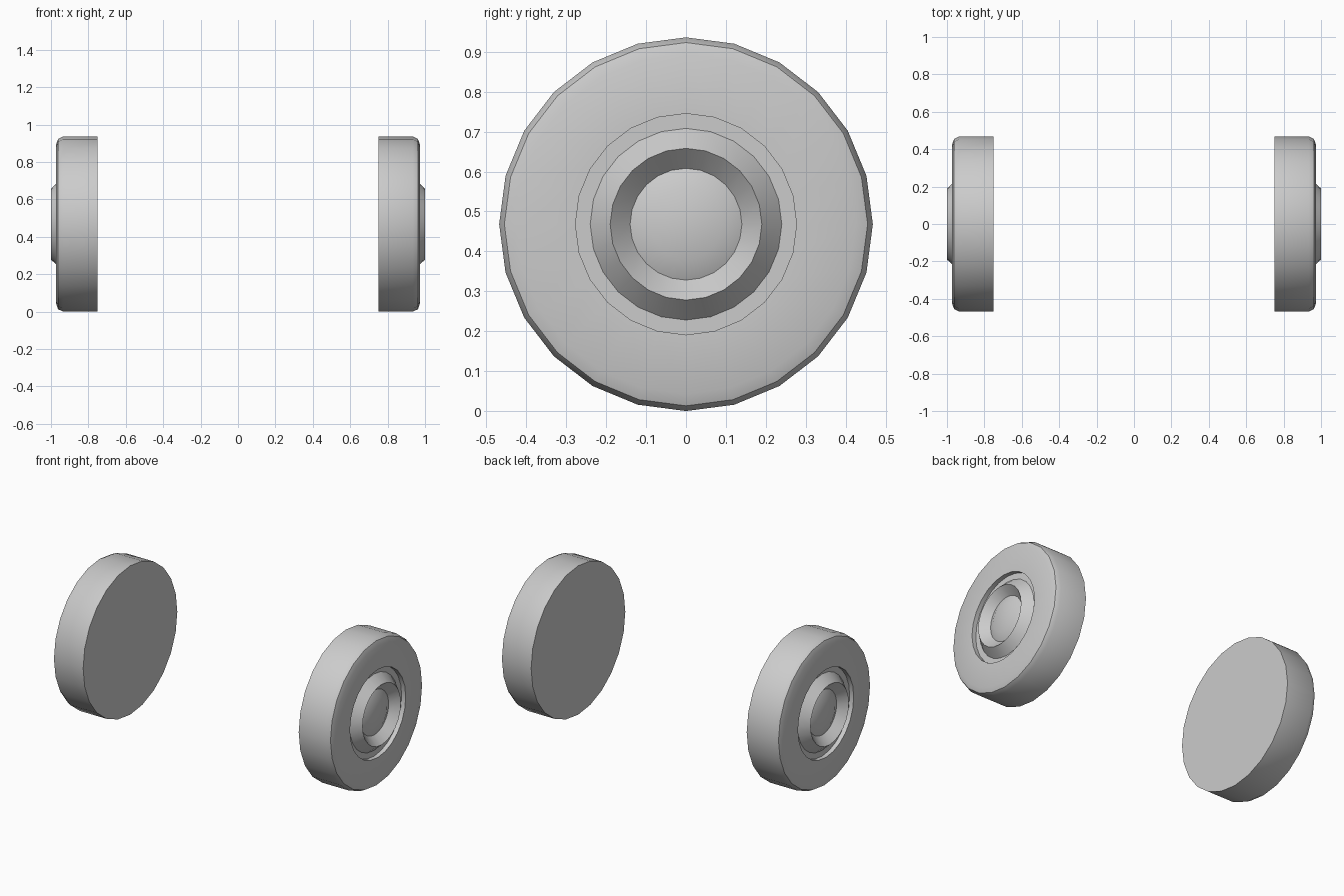
import bpy, bmesh, math

if "Cube" in bpy.data.objects:
    bpy.data.objects.remove(bpy.data.objects["Cube"])

SIDES = 24
CENTRE_Z = 0.468

# wheel profile as (x, radius): inner face edge, tread, shoulder, sidewall, groove, hub ring, dished hub
PROFILE = [(0.75, 0.468), (0.935, 0.468), (0.962, 0.455), (0.973, 0.425),
           (0.973, 0.277), (0.945, 0.277), (0.945, 0.24), (1.0, 0.19),
           (0.95, 0.14), (0.973, 0.09)]


def lathe_wheel(name, side):
    bm = bmesh.new()
    rings = []
    for x, r in PROFILE:
        rings.append([bm.verts.new((side * x,
                                    r * math.sin(2 * math.pi * i / SIDES),
                                    CENTRE_Z + r * math.cos(2 * math.pi * i / SIDES)))
                      for i in range(SIDES)])
    for a, b in zip(rings, rings[1:]):
        for i in range(SIDES):
            j = (i + 1) % SIDES
            bm.faces.new((a[i], a[j], b[j], b[i]))
    # flat inner face and flat hub centre
    bm.faces.new(rings[0])
    bm.faces.new(rings[-1])
    bmesh.ops.recalc_face_normals(bm, faces=bm.faces)
    mesh = bpy.data.meshes.new(name)
    bm.to_mesh(mesh)
    bm.free()
    obj = bpy.data.objects.new(name, mesh)
    bpy.context.collection.objects.link(obj)
    bpy.ops.object.select_all(action='DESELECT')
    obj.select_set(True)
    bpy.context.view_layer.objects.active = obj
    bpy.ops.object.shade_smooth_by_angle(angle=math.radians(30))


# mirrored pair of wheels
lathe_wheel("wheel_left", -1)
lathe_wheel("wheel_right", 1)
